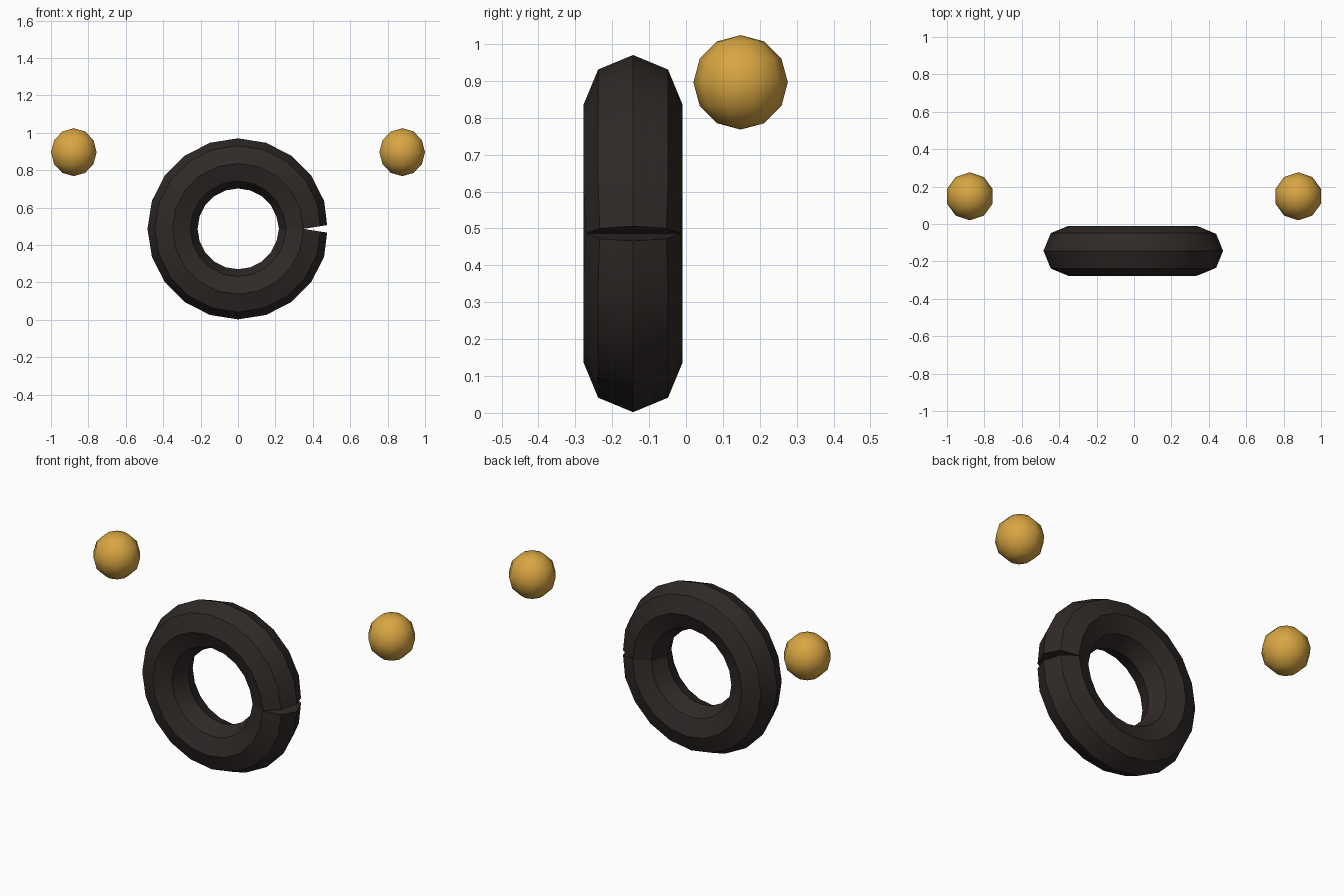
import bpy, bmesh, math
from mathutils import Vector

if "Cube" in bpy.data.objects:
    bpy.data.objects.remove(bpy.data.objects["Cube"])


def material(name, color):
    mat = bpy.data.materials.new(name)
    mat.diffuse_color = (*color, 1)
    mat.use_nodes = True
    mat.node_tree.nodes["Principled BSDF"].inputs["Base Color"].default_value = mat.diffuse_color
    return mat


def finish(bm, name, location, mat, angle):
    bmesh.ops.recalc_face_normals(bm, faces=bm.faces)
    mesh = bpy.data.meshes.new(name)
    bm.to_mesh(mesh)
    bm.free()
    mesh.materials.append(mat)
    obj = bpy.data.objects.new(name, mesh)
    obj.location = location
    bpy.context.collection.objects.link(obj)
    bpy.ops.object.select_all(action='DESELECT')
    obj.select_set(True)
    bpy.context.view_layer.objects.active = obj
    bpy.ops.object.shade_smooth_by_angle(angle=math.radians(angle))
    return obj


dark = material("dark_rubber", (0.029, 0.023, 0.021))
gold = material("gold", (0.69, 0.38, 0.055))

# Ring: octagonal tube swept round a 20-sided circle, with a notched seam at +x
STEPS, SIDES, MAJOR, MINOR = 20, 8, 0.35, 0.134
bm = bmesh.new()
rings = []
for i in range(STEPS + 1):
    a = math.tau * i / STEPS
    centre = Vector((math.cos(a), 0, math.sin(a))) * MAJOR
    tilt, r = a, MINOR
    if i in (0, STEPS):
        # open ends stay square to their last segment
        tilt += math.pi / STEPS * (1 if i == 0 else -1)
        r *= 0.955
    out = Vector((math.cos(tilt), 0, math.sin(tilt)))
    ring = []
    for j in range(SIDES):
        b = math.tau * j / SIDES
        ring.append(bm.verts.new(centre + out * r * math.cos(b)
                                 + Vector((0, r * math.sin(b), 0))))
    rings.append(ring)
for p, q in zip(rings, rings[1:]):
    for j in range(SIDES):
        k = (j + 1) % SIDES
        bm.faces.new((p[j], p[k], q[k], q[j]))
bm.faces.new(rings[0])
bm.faces.new(rings[-1])
finish(bm, "ring", (0, -0.1435, 0.486), dark, 30)

# Pair of low-poly balls
for side, label in ((-1, "left"), (1, "right")):
    bm = bmesh.new()
    bmesh.ops.create_uvsphere(bm, u_segments=10, v_segments=6, radius=0.128)
    finish(bm, label + "_ball", (side * 0.878, 0.148, 0.896), gold, 60)
